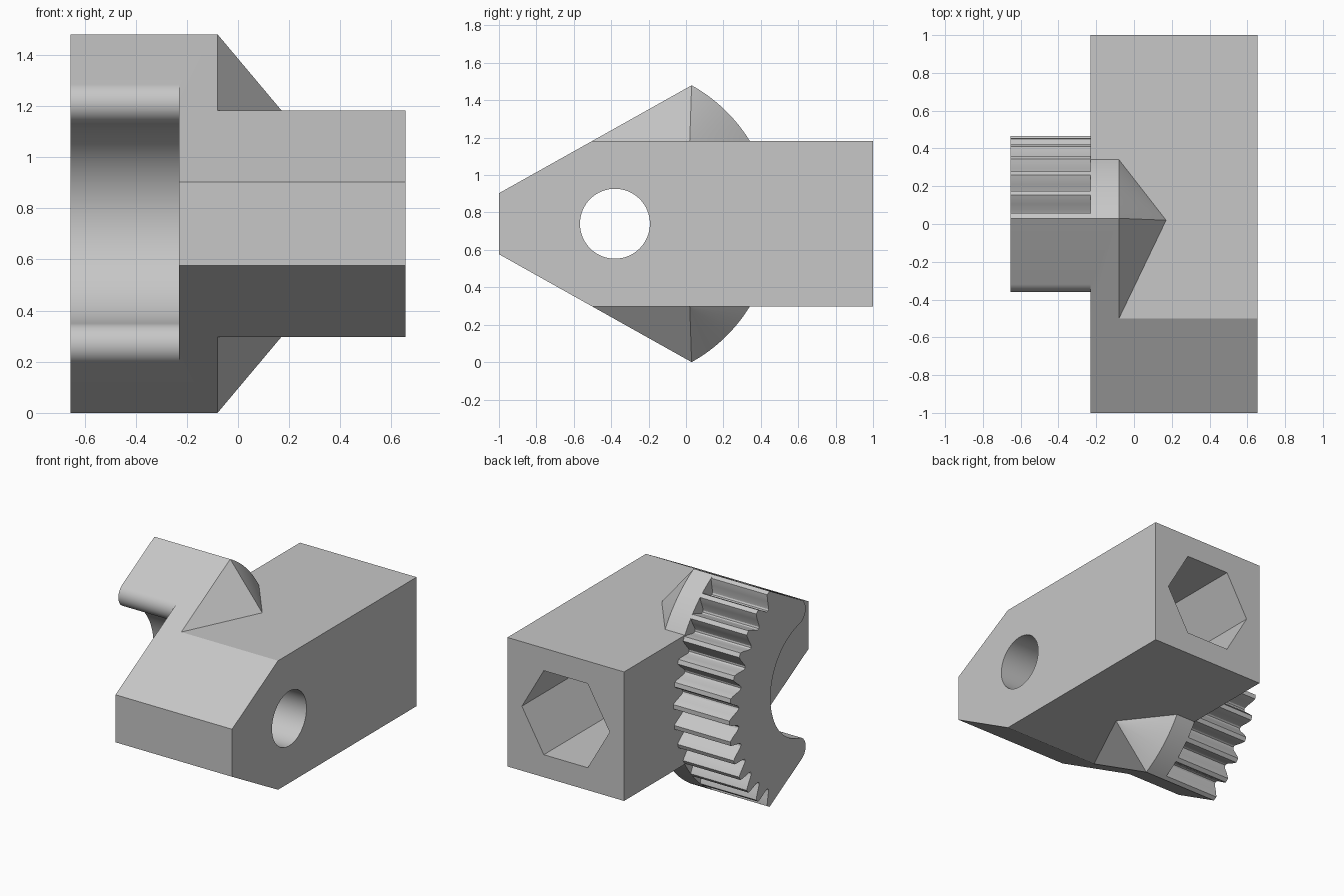
import bpy, bmesh, math
from mathutils import Vector

if "Cube" in bpy.data.objects:
    bpy.data.objects.remove(bpy.data.objects["Cube"])

H = 0.74                                  # height of the pivot axis
PIVOT = Vector((-0.38, H))                # pivot in (y, z)
X0, X1, X2, X3 = -0.655, -0.23, -0.08, 0.655
TOP = 0.4425                              # half height of the body
NOSE = Vector((-1.0, H + 0.163))
CREST = Vector((0.03, 2 * H))
R = (CREST - PIVOT).length                # tooth tip radius
END = math.atan2(H, CREST.x - PIVOT.x)    # half angle of the sector

metal = bpy.data.materials.new("grey metal")
metal.diffuse_color = (0.57, 0.57, 0.57, 1)
metal.use_nodes = True
metal.node_tree.nodes["Principled BSDF"].inputs["Base Color"].default_value = metal.diffuse_color


def polar(c, r, a):
    return Vector((c[0] + r * math.cos(a), c[1] + r * math.sin(a)))


def flip(points):
    return [Vector((p.x, 2 * H - p.y)) for p in reversed(points)]


def finish(bm, name):
    bmesh.ops.recalc_face_normals(bm, faces=bm.faces)
    me = bpy.data.meshes.new(name)
    bm.to_mesh(me)
    bm.free()
    ob = bpy.data.objects.new(name, me)
    bpy.context.collection.objects.link(ob)
    me.materials.append(metal)
    return ob


def prism(name, profile, x0, x1):
    """Extrude a (y, z) outline along x."""
    bm = bmesh.new()
    f = bm.faces.new([bm.verts.new((x0, p[0], p[1])) for p in profile])
    ext = bmesh.ops.extrude_face_region(bm, geom=[f])
    bmesh.ops.translate(bm, vec=(x1 - x0, 0, 0),
                        verts=[v for v in ext["geom"] if isinstance(v, bmesh.types.BMVert)])
    return finish(bm, name)


def boolean(target, tool, op):
    m = target.modifiers.new(tool.name, 'BOOLEAN')
    m.operation, m.object, m.solver = op, tool, 'EXACT'
    bpy.context.view_layer.objects.active = target
    bpy.ops.object.modifier_apply(modifier=m.name)
    bpy.data.objects.remove(tool)


# Body: block with a tapered nose
u = (CREST - NOSE).normalized()
corner = NOSE + u * ((H + TOP - NOSE.y) / u.y)
upper = [NOSE, corner, Vector((1.0, H + TOP))]
body = prism("body", upper + flip(upper), X1, X3)

# Round pivot hole and hexagonal socket in the back
hole = prism("pivot_hole", [polar(PIVOT, 0.187, math.tau * i / 64) for i in range(64)], -1, 1)
boolean(body, hole, 'DIFFERENCE')
bm = bmesh.new()
hexa = [polar(((X1 + X3) / 2, H), 0.333, math.tau * i / 6) for i in range(6)]
f = bm.faces.new([bm.verts.new((p.x, 1.2, p.y)) for p in hexa])
ext = bmesh.ops.extrude_face_region(bm, geom=[f])
bmesh.ops.translate(bm, vec=(0, -1.1, 0),
                    verts=[v for v in ext["geom"] if isinstance(v, bmesh.types.BMVert)])
boolean(body, finish(bm, "hex_socket"), 'DIFFERENCE')

# Toothed sector: teeth every ten degrees, from bottom crest to top crest
tooth = [(-5, 0.745), (-4.2, 0.75), (-3.5, 0.765), (-2.5, 0.8), (-1.8, 0.824), (-1, R),
         (1, R), (1.8, 0.824), (2.5, 0.8), (3.5, 0.765), (4.2, 0.75)]
outline = [flip([CREST])[0]]
for k in range(-6, 7):
    for a, r in tooth:
        a = math.radians(10 * k + a)
        if abs(a) < END - 0.004:
            outline.append(polar(PIVOT, r, a))
outline.append(CREST)

# Rounded lips and the concave inner arc
lip, inner = 0.083, 0.40
slope = math.atan2(u.y, u.x)
base = CREST + lip * Vector((math.sin(slope), -math.cos(slope)))
d = base - PIVOT
t = d.dot(u) - math.sqrt(d.dot(u) ** 2 - d.length_squared + (inner + lip) ** 2)
c = base - u * t
touch = math.atan2(c.y - PIVOT.y, c.x - PIVOT.x)
a0, a1 = math.pi / 2 + slope, math.pi + touch
top_lip = [polar(c, lip, a0 + (a1 - a0) * i / 20) for i in range(21)]
hollow = [polar(PIVOT, inner, touch * (1 - i / 24)) for i in range(1, 48)]
outline += top_lip + hollow + flip(top_lip)
sector = prism("toothed_sector", outline, X0, X1)

# Shoulders: smooth sector slice running out to a point, above and below the body
a_low = math.asin(TOP / R)
arc = [polar(PIVOT, R, END + (a_low - END) * i / 16) for i in range(17)]
shoulders = []
for s, name in ((1, "upper_shoulder"), (-1, "lower_shoulder")):
    bm = bmesh.new()
    ring = [[bm.verts.new((x, p.x, H + s * (p.y - H))) for p in [corner] + arc]
            for x in (X1, X2)]
    apex = bm.verts.new((0.17, 0.02, H + s * TOP))
    n = len(ring[0])
    bm.faces.new(ring[0])
    for i in range(n - 1):
        bm.faces.new((ring[0][i], ring[0][i + 1], ring[1][i + 1], ring[1][i]))
        bm.faces.new((ring[1][i], ring[1][i + 1], apex))
    bm.faces.new((ring[0][0], ring[1][0], apex, ring[1][-1], ring[0][-1]))
    shoulders.append(finish(bm, name))

# Join everything into one solid
for part in shoulders + [sector]:
    boolean(body, part, 'UNION')
body.name = "toothed_lever_block"
bpy.ops.object.select_all(action='DESELECT')
body.select_set(True)
bpy.context.view_layer.objects.active = body
bpy.ops.object.shade_smooth_by_angle(angle=math.radians(25))
